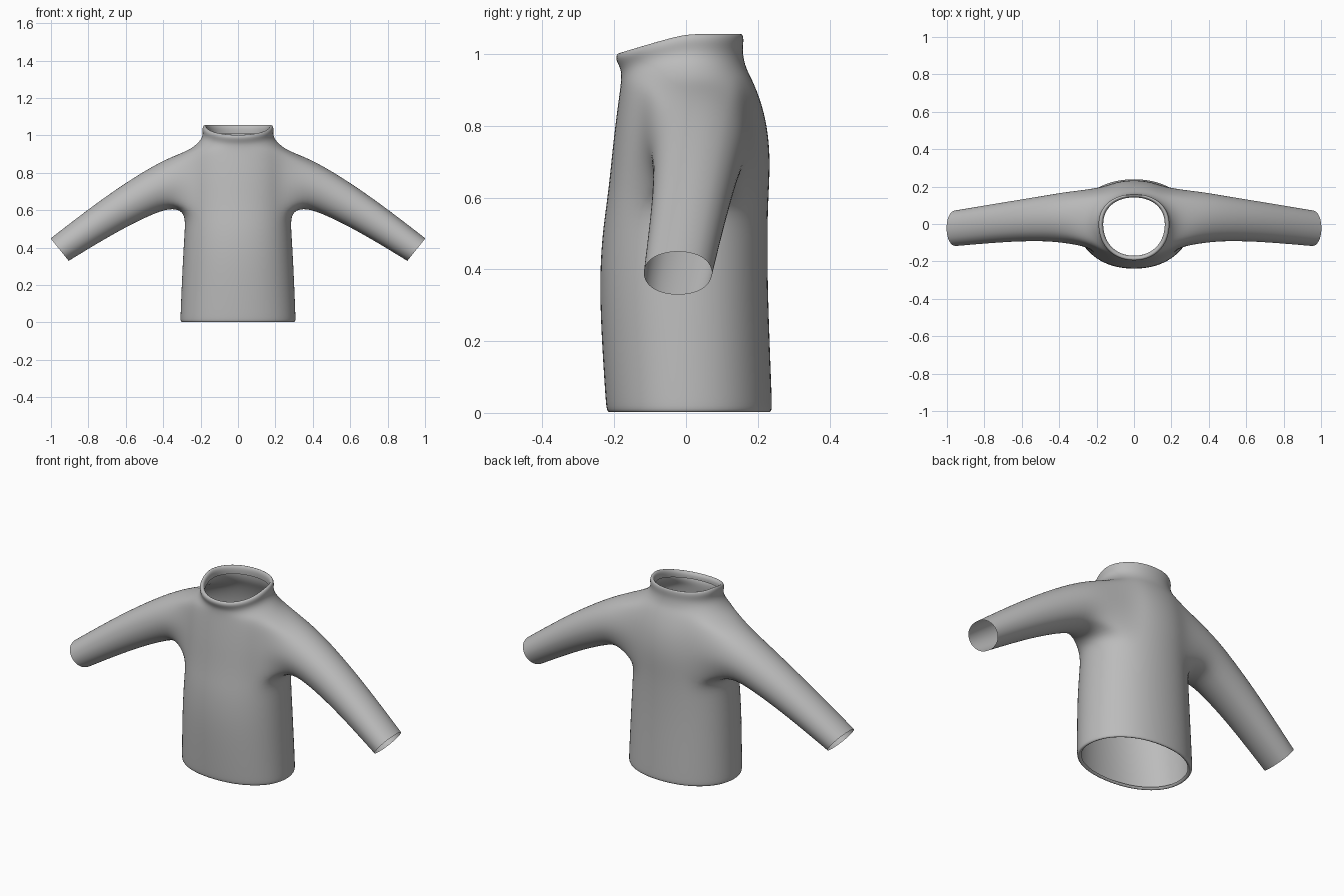
import bpy, bmesh, math

if "Cube" in bpy.data.objects:
    bpy.data.objects.remove(bpy.data.objects["Cube"])

# Body rings, hem to collar: height, half width, front y, back y, front dip
RINGS = [
    (0.012, 0.290, -0.205, 0.222, 0), (0.000, 0.300, -0.213, 0.232, 0),
    (0.004, 0.312, -0.224, 0.243, 0), (0.030, 0.312, -0.227, 0.243, 0),
    (0.180, 0.306, -0.237, 0.237, 0), (0.350, 0.298, -0.245, 0.231, 0),
    (0.490, 0.289, -0.238, 0.230, 0), (0.585, 0.285, -0.224, 0.232, 0),
    (0.670, 0.285, -0.214, 0.237, 0), (0.750, 0.285, -0.206, 0.236, 0),
    (0.840, 0.280, -0.195, 0.222, 0), (0.920, 0.268, -0.185, 0.192, 0.01),
    (0.955, 0.222, -0.183, 0.172, 0.02), (0.985, 0.197, -0.184, 0.163, 0.03),
    (1.012, 0.190, -0.192, 0.160, 0.04), (1.037, 0.194, -0.199, 0.163, 0.05),
    (1.056, 0.188, -0.195, 0.161, 0.054), (1.057, 0.175, -0.182, 0.151, 0.054),
    (1.040, 0.166, -0.172, 0.143, 0.05), (1.010, 0.168, -0.172, 0.145, 0.04),
]
# Sleeve rings, shoulder to cuff: top (x, z), bottom (x, z), front y, back y
SLEEVE = [
    ((0.360, 0.888), (0.345, 0.612), -0.108, 0.178),
    ((0.500, 0.815), (0.440, 0.585), -0.094, 0.157),
    ((0.700, 0.682), (0.600, 0.508), -0.097, 0.127),
    ((0.860, 0.562), (0.760, 0.416), -0.109, 0.100),
    ((1.003, 0.451), (0.904, 0.328), -0.121, 0.076),
]
COLS = 10               # faces around half the body
C0, C1 = 3, 8           # armhole columns
R0, R1 = 7, 11          # armhole rows

bm = bmesh.new()

# Half of the body, from the front middle to the back middle
grid = []
for z, hx, yf, yb, dip in RINGS:
    row = []
    for k in range(COLS + 1):
        a = math.pi * (k / COLS - 0.5)
        c, s = max(0.0, math.cos(a)) ** 0.93, math.sin(a)
        if k in (0, COLS):
            c = 0.0
        y = abs(s) ** 0.93 * (yb if s > 0 else yf)
        row.append(bm.verts.new((hx * c, y, z - dip * max(0.0, -s))))
    grid.append(row)
for r in range(len(RINGS) - 1):
    for k in range(COLS):
        if not (R0 <= r < R1 and C0 <= k < C1):
            bm.faces.new((grid[r][k], grid[r][k + 1], grid[r + 1][k + 1], grid[r + 1][k]))

# Sleeve grown out of the armhole edge
edge = ([(R0, k) for k in range(C0, C1)] + [(r, C1) for r in range(R0, R1)]
        + [(R1, k) for k in range(C1, C0, -1)] + [(r, C0) for r in range(R1, R0, -1)])
angles = [math.atan2(2 * (r - R0) / (R1 - R0) - 1, 2 * (k - C0) / (C1 - C0) - 1)
          for r, k in edge]
loop = [grid[r][k] for r, k in edge]
for (tx, tz), (bx, bz), yf, yb in SLEEVE:
    ring = []
    for a in angles:
        u, v = math.cos(a), math.sin(a)
        ring.append(bm.verts.new(((tx + bx) / 2 + v * (tx - bx) / 2,
                                  (yf + yb) / 2 + u * (yb - yf) / 2,
                                  (tz + bz) / 2 + v * (tz - bz) / 2)))
    n = len(loop)
    for i in range(n):
        j = (i + 1) % n
        bm.faces.new((loop[i], loop[j], ring[j], ring[i]))
    loop = ring

bmesh.ops.recalc_face_normals(bm, faces=bm.faces)
# Keep the outside facing out
probe = max(bm.faces, key=lambda f: f.calc_center_median().y)
probe.normal_update()
if probe.normal.y < 0:
    bmesh.ops.reverse_faces(bm, faces=bm.faces)
for f in bm.faces:
    f.smooth = True

mesh = bpy.data.meshes.new("sweater")
bm.to_mesh(mesh)
bm.free()
sweater = bpy.data.objects.new("sweater", mesh)
bpy.context.collection.objects.link(sweater)

# Mirror the other half, then round everything
mirror = sweater.modifiers.new("mirror", 'MIRROR')
mirror.use_clip = True
mirror.merge_threshold = 0.001
smooth = sweater.modifiers.new("smooth", 'SUBSURF')
smooth.levels = smooth.render_levels = 2

grey = bpy.data.materials.new("grey cloth")
grey.diffuse_color = (0.5, 0.5, 0.5, 1)
grey.use_nodes = True
grey.node_tree.nodes["Principled BSDF"].inputs["Base Color"].default_value = grey.diffuse_color
mesh.materials.append(grey)
